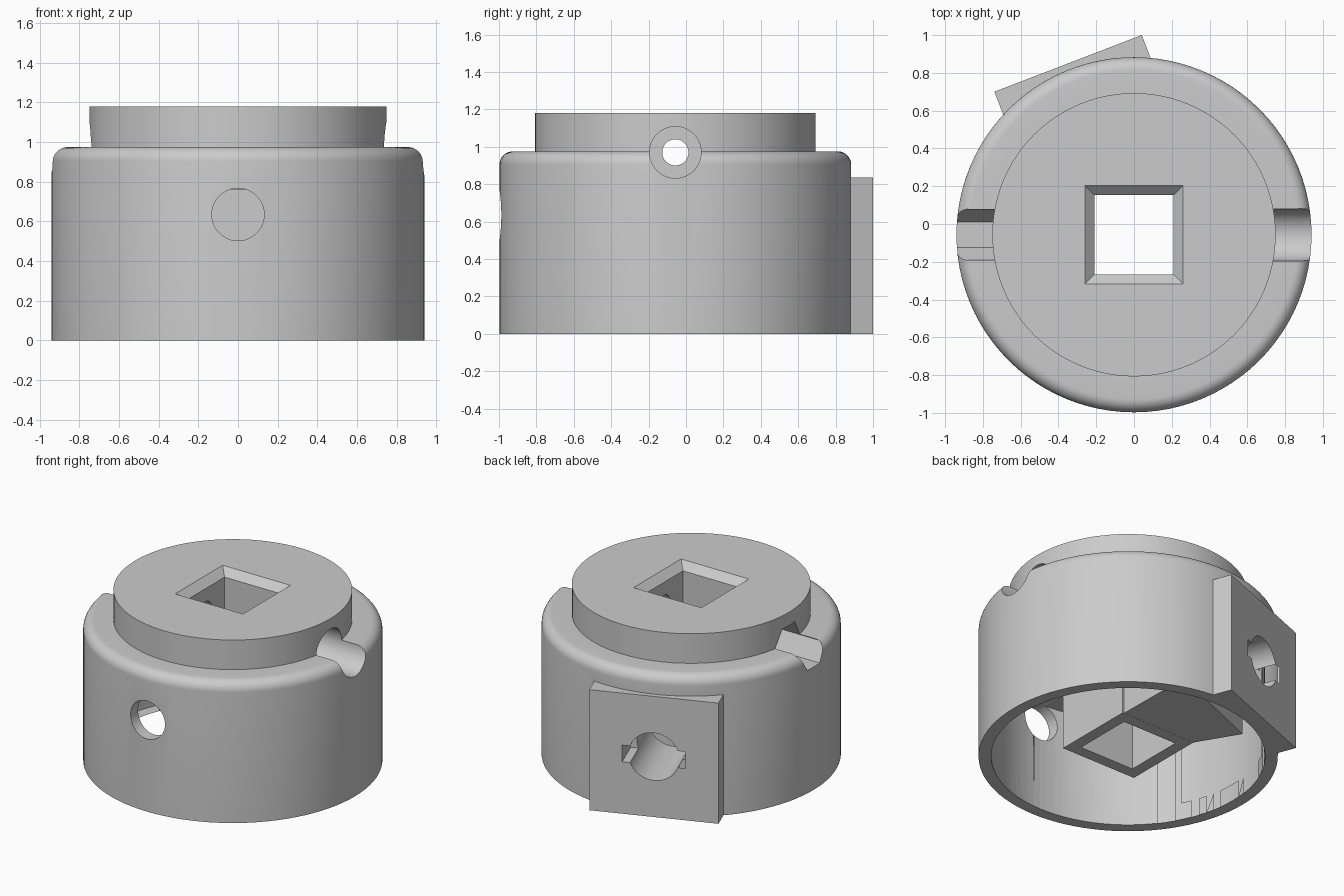
import bpy, bmesh
from math import sin, cos, pi, radians, atan2
from mathutils import Matrix, Vector

cube = bpy.data.objects.get("Cube")
if cube:
    bpy.data.objects.remove(cube, do_unlink=True)

CENTRE = Vector((0, -0.057, 0))   # turning axis of the body
NORMAL = Vector((-0.359, 0.933, 0))  # direction the mounting plate faces
PLATE_AZ = atan2(NORMAL.y, NORMAL.x)

grey = bpy.data.materials.new("light_grey")
grey.use_nodes = True
grey.diffuse_color = (0.6, 0.6, 0.6, 1)
grey.node_tree.nodes["Principled BSDF"].inputs["Base Color"].default_value = (0.6, 0.6, 0.6, 1)


def to_object(name, bm):
    bmesh.ops.recalc_face_normals(bm, faces=bm.faces)
    mesh = bpy.data.meshes.new(name)
    bm.to_mesh(mesh)
    bm.free()
    mesh.materials.append(grey)
    ob = bpy.data.objects.new(name, mesh)
    ob.location = CENTRE
    bpy.context.collection.objects.link(ob)
    return ob


def prism(name, outline, z0, z1):
    bm = bmesh.new()
    face = bm.faces.new([bm.verts.new((x, y, z0)) for x, y in outline])
    side = bmesh.ops.extrude_face_region(bm, geom=[face])["geom"]
    bmesh.ops.translate(bm, vec=(0, 0, z1 - z0),
                        verts=[v for v in side if isinstance(v, bmesh.types.BMVert)])
    return to_object(name, bm)


def rod(name, r, start, end, azimuth, z, sides=48):
    # radial rod running from start to end along the azimuth
    bm = bmesh.new()
    place = (Matrix.Rotation(azimuth, 4, 'Z') @ Matrix.Translation(((start + end) / 2, 0, z))
             @ Matrix.Rotation(pi / 2, 4, 'Y'))
    bmesh.ops.create_cone(bm, cap_ends=True, segments=sides, radius1=r, radius2=r,
                          depth=end - start, matrix=place)
    return to_object(name, bm)


def box(name, d0, d1, half_width, z0, z1, azimuth=0.0):
    bm = bmesh.new()
    place = (Matrix.Rotation(azimuth, 4, 'Z')
             @ Matrix.Translation(((d0 + d1) / 2, 0, (z0 + z1) / 2))
             @ Matrix.Diagonal((d1 - d0, 2 * half_width, z1 - z0, 1)))
    bmesh.ops.create_cube(bm, size=1, matrix=place)
    return to_object(name, bm)


def circle(r, n=96):
    return [(r * cos(2 * pi * i / n), r * sin(2 * pi * i / n)) for i in range(n)]


def square(h):
    return [(-h, -h), (h, -h), (h, h), (-h, h)]


def sector(r0, r1, mid, spread, n=16):
    angles = [radians(mid - spread + 2 * spread * i / n) for i in range(n + 1)]
    return ([(r1 * cos(a), r1 * sin(a)) for a in angles]
            + [(r0 * cos(a), r0 * sin(a)) for a in reversed(angles)])


def combine(target, tool, operation):
    mod = target.modifiers.new(tool.name, 'BOOLEAN')
    mod.operation, mod.solver, mod.object = operation, 'EXACT', tool
    bpy.context.view_layer.objects.active = target
    bpy.ops.object.modifier_apply(modifier=mod.name)
    bpy.data.objects.remove(tool, do_unlink=True)


# Turned body with a rounded shoulder and a raised disc
fillet = 0.07
profile = [(0, 0), (0.94, 0)]
profile += [(0.94 - fillet + fillet * cos(a), 0.975 - fillet + fillet * sin(a))
            for a in (i * pi / 16 for i in range(9))]
profile += [(0.75, 0.975), (0.75, 1.18), (0, 1.18)]
bm = bmesh.new()
verts = [bm.verts.new((r, 0, z)) for r, z in profile]
edges = [bm.edges.new(pair) for pair in zip(verts, verts[1:])]
bmesh.ops.spin(bm, geom=verts + edges, cent=(0, 0, 0), axis=(0, 0, 1),
               angle=2 * pi, steps=96, use_duplicate=False)
bmesh.ops.remove_doubles(bm, verts=bm.verts, dist=0.0005)
body = to_object("knob_body", bm)

# Mounting plate, then the hollow underside
combine(body, box("mounting_plate", 0.8, 0.972, 0.418, 0, 0.836, PLATE_AZ), 'UNION')
combine(body, prism("cavity", circle(0.86), -0.1, 0.76), 'DIFFERENCE')

# Square socket tube, bridge towards the plate, and thick wall pads
combine(body, prism("socket_tube", square(0.29), 0.08, 0.85), 'UNION')
bridge = [(0.28, 0.2), (0.27, 0.867), (-0.46, 0.57), (-0.28, 0.27), (-0.25, 0.2)]
combine(body, prism("bridge", bridge, 0.081, 0.85), 'UNION')
for mid in (0, 180):
    combine(body, prism("wall_pad", sector(0.745, 0.9, mid, 27), 0.12, 0.85), 'UNION')

# Square through socket with a chamfered mouth
combine(body, prism("socket", square(0.21), -0.1, 1.3), 'DIFFERENCE')
bm = bmesh.new()
bmesh.ops.create_cone(bm, cap_ends=True, segments=4, radius1=0.21 * 2 ** 0.5,
                      radius2=0.31 * 2 ** 0.5, depth=0.1,
                      matrix=Matrix.Translation((0, 0, 1.18)) @ Matrix.Rotation(pi / 4, 4, 'Z'))
combine(body, to_object("socket_chamfer", bm), 'DIFFERENCE')

# Cross bolt: bore, round head recess and hexagonal nut pocket
combine(body, rod("bolt_bore", 0.07, -1.1, 1.1, 0, 0.97), 'DIFFERENCE')
combine(body, rod("head_recess", 0.138, 0.55, 1.1, 0, 0.97), 'DIFFERENCE')
combine(body, rod("nut_pocket", 0.136, 0.55, 1.1, pi, 0.97, 6), 'DIFFERENCE')

# Front hole, and the keyed hole in the plate
combine(body, rod("front_hole", 0.132, 0.6, 1.1, -pi / 2, 0.635), 'DIFFERENCE')
combine(body, rod("plate_hole", 0.165, 0.45, 1.1, PLATE_AZ, 0.418), 'DIFFERENCE')
combine(body, box("key_slots", 0.75, 1.1, 0.205, 0.36, 0.475, PLATE_AZ), 'DIFFERENCE')

bpy.ops.object.select_all(action='DESELECT')
body.select_set(True)
bpy.context.view_layer.objects.active = body
bpy.ops.object.shade_smooth_by_angle(angle=radians(30))
